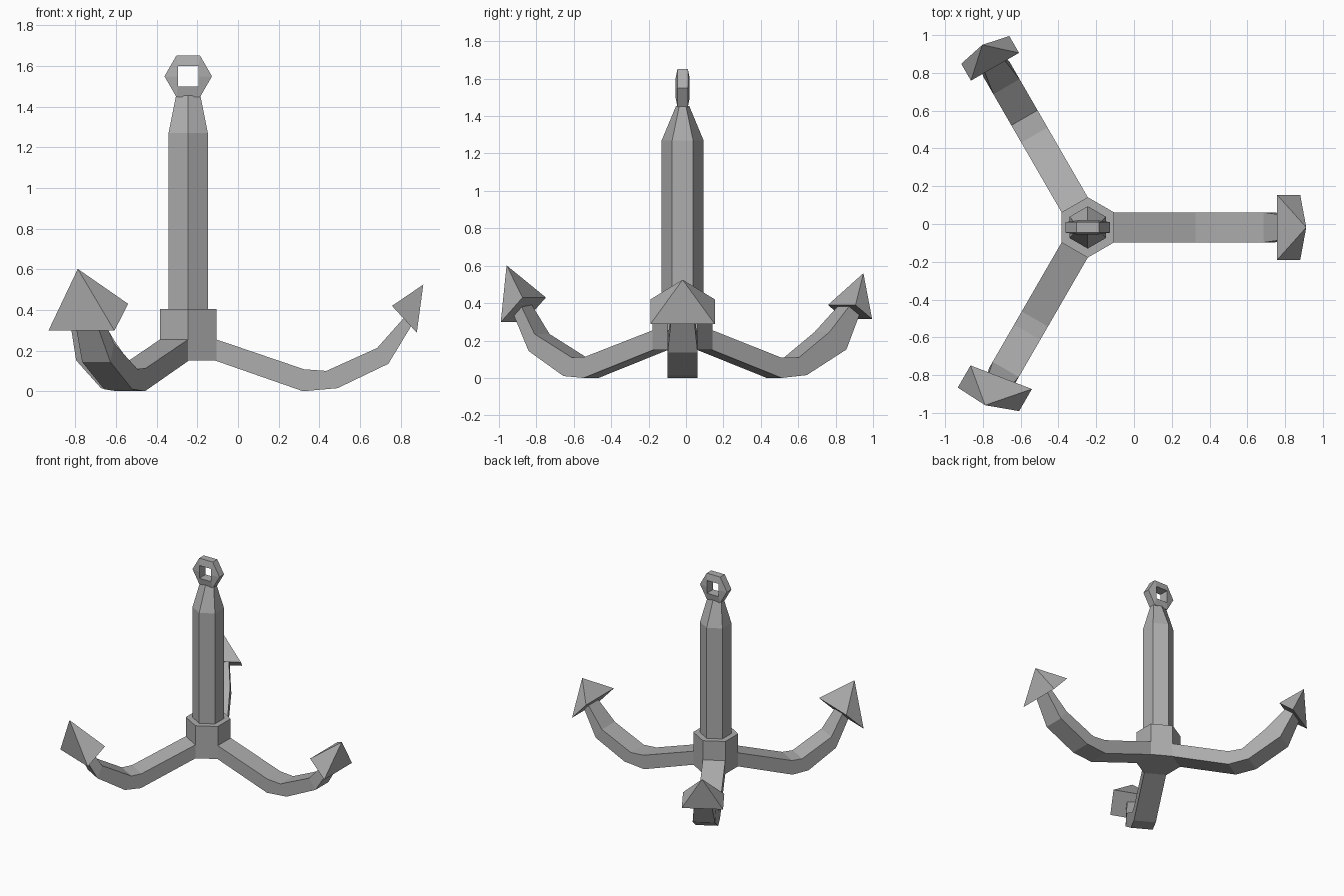
import bpy
from math import cos, sin, pi, radians
from mathutils import Matrix, Vector

if "Cube" in bpy.data.objects:
    bpy.data.objects.remove(bpy.data.objects["Cube"])

CX, CY = -0.245, -0.018          # shaft axis

steel = bpy.data.materials.new("grey steel")
steel.use_nodes = True
GREY = (0.42, 0.42, 0.42, 1)
steel.diffuse_color = GREY
steel.node_tree.nodes["Principled BSDF"].inputs["Base Color"].default_value = GREY


def make(name, verts, faces):
    mesh = bpy.data.meshes.new(name)
    mesh.from_pydata(verts, [], faces)
    mesh.materials.append(steel)
    obj = bpy.data.objects.new(name, mesh)
    bpy.context.collection.objects.link(obj)
    bpy.context.view_layer.objects.active = obj
    obj.select_set(True)
    bpy.ops.object.mode_set(mode='EDIT')
    bpy.ops.mesh.select_all(action='SELECT')
    bpy.ops.mesh.normals_make_consistent(inside=False)
    bpy.ops.object.mode_set(mode='OBJECT')
    obj.select_set(False)
    return obj


def loft(name, rings, closed=False):
    """Skin equal-sized rings; cap the ends or join the last to the first."""
    n, count = len(rings[0]), len(rings)
    faces = []
    for i in range(count if closed else count - 1):
        j = (i + 1) % count
        for k in range(n):
            m = (k + 1) % n
            faces.append((i * n + k, i * n + m, j * n + m, j * n + k))
    if not closed:
        faces += [tuple(range(n)), tuple(range((count - 1) * n, count * n))]
    return make(name, [p for ring in rings for p in ring], faces)


def hexagon(rx, ry, z):
    turns = [pi / 6 + i * pi / 3 for i in range(6)]
    return [(CX + rx * cos(a), CY + ry * sin(a), z) for a in turns]


# Hub and tapered shaft
loft("hub", [hexagon(0.16, 0.16, 0.15), hexagon(0.16, 0.16, 0.405)])
loft("shaft", [hexagon(0.112, 0.112, 0.38), hexagon(0.112, 0.112, 1.27),
               hexagon(0.069, 0.035, 1.455)])

# Six-sided eye with a square hole
eye = []
for i in range(6):
    a = i * pi / 3
    ox, oz = 0.117 * cos(a), 0.117 * sin(a)
    ix = 0.05 if cos(a) > 0 else -0.05
    iz = 0.05 * round(sin(a))
    eye.append([(CX + ox, CY - 0.028, 1.55 + oz), (CX + ox, CY + 0.028, 1.55 + oz),
                (CX + ix, CY + 0.038, 1.55 + iz), (CX + ix, CY - 0.038, 1.55 + iz)])
loft("eye", eye, closed=True)


def arm(name, angle, upper, lower, head_in, head_out, tip, half, yaw=0):
    """Bent arm from (radius, height) outlines, with a pyramid fluke."""
    place = Matrix.Translation((CX, CY, 0)) @ Matrix.Rotation(radians(angle), 4, 'Z')
    upper = [(0.135, 0.256)] + upper
    lower = [(0.135, 0.15)] + lower
    rings = []
    for i, ((ur, uz), (lr, lz)) in enumerate(zip(upper, lower)):
        w = 0.06 if i == len(upper) - 1 else 0.08
        rings.append([place @ Vector(p) for p in
                      ((ur, -w, uz), (ur, w, uz), (lr, w, lz), (lr, -w, lz))])
    loft(name + "_arm", rings)

    # Fluke: rectangular base and apex
    side = Vector((-sin(radians(yaw)), cos(radians(yaw)), 0)) * half
    inner, outer = Vector((head_in[0], 0, head_in[1])), Vector((head_out[0], 0, head_out[1]))
    corners = [inner - side, inner + side, outer + side, outer - side,
               Vector((tip[0], 0, tip[1]))]
    make(name + "_fluke", [place @ c for c in corners],
         [(0, 1, 2, 3), (0, 1, 4), (1, 2, 4), (2, 3, 4), (3, 0, 4)])


arm("left", 0,
    [(0.57, 0.108), (0.68, 0.10), (0.93, 0.213), (1.065, 0.365)],
    [(0.565, 0.0), (0.735, 0.015), (0.985, 0.135), (1.1, 0.325)],
    (1.003, 0.42), (1.125, 0.288), (1.157, 0.525), 0.172)
arm("back", 120,
    [(0.565, 0.108), (0.67, 0.108), (0.86, 0.245), (0.995, 0.385)],
    [(0.565, 0.0), (0.72, 0.015), (0.965, 0.152), (1.06, 0.345)],
    (0.982, 0.39), (1.085, 0.315), (1.116, 0.56), 0.147)
arm("front", 240,
    [(0.56, 0.112), (0.64, 0.11), (0.868, 0.235), (0.965, 0.39)],
    [(0.565, 0.0), (0.69, 0.01), (0.905, 0.144), (1.01, 0.34)],
    (0.916, 0.43), (1.051, 0.298), (1.087, 0.602), 0.174, yaw=9)
